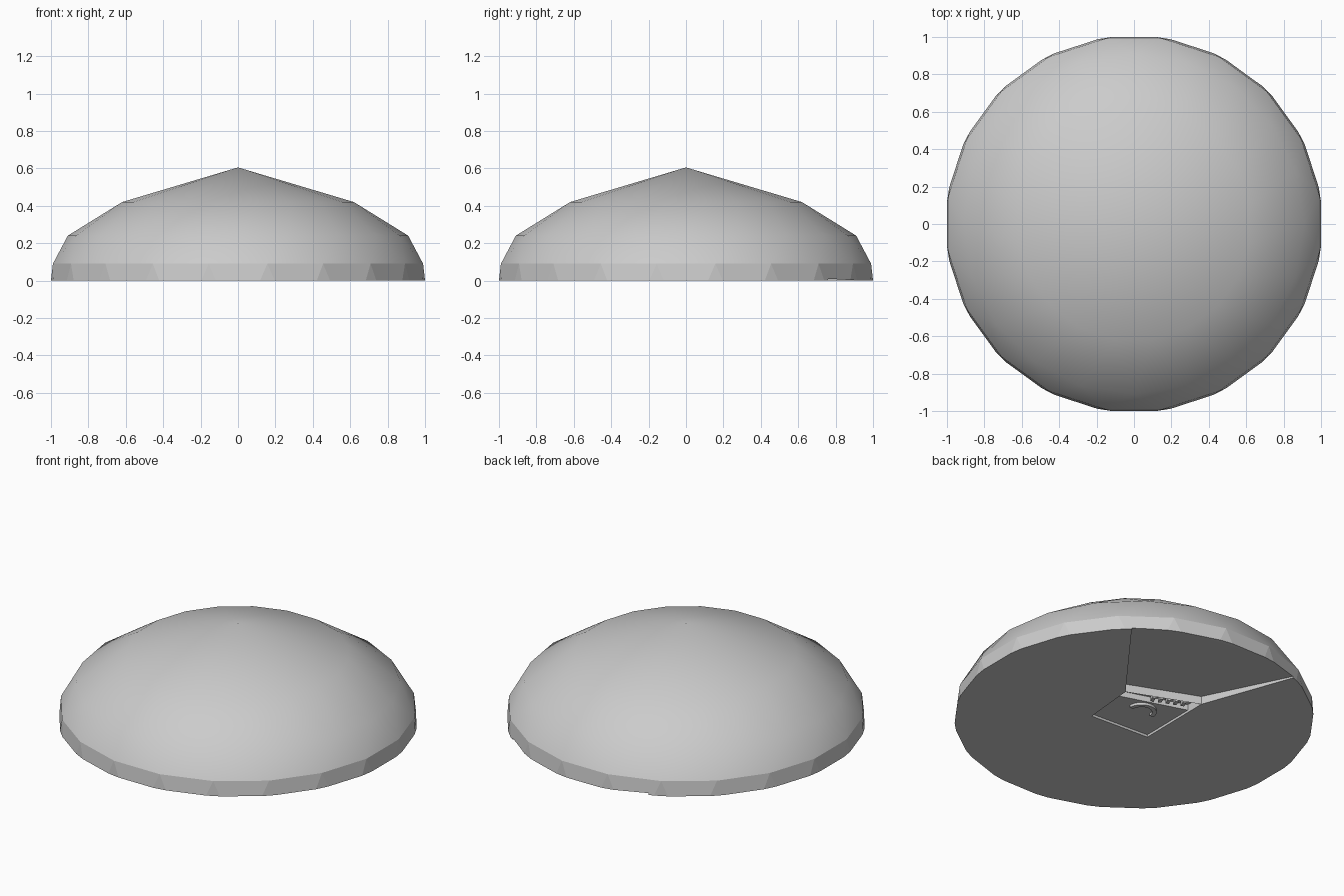
import bpy, bmesh, math
from mathutils import Vector

if "Cube" in bpy.data.objects:
    bpy.data.objects.remove(bpy.data.objects["Cube"])

grey = bpy.data.materials.new("plain grey")
grey.use_nodes = True
COLOUR = (0.6, 0.6, 0.6, 1)
grey.diffuse_color = COLOUR
grey.node_tree.nodes["Principled BSDF"].inputs["Base Color"].default_value = COLOUR


def make_object(name, bm):
    bmesh.ops.recalc_face_normals(bm, faces=bm.faces)
    mesh = bpy.data.meshes.new(name)
    bm.to_mesh(mesh)
    bm.free()
    mesh.materials.append(grey)
    obj = bpy.data.objects.new(name, mesh)
    bpy.context.collection.objects.link(obj)
    return obj


def hull(name, points):
    bm = bmesh.new()
    for p in points:
        bm.verts.new(p)
    bmesh.ops.convex_hull(bm, input=bm.verts)
    return make_object(name, bm)


def prism(name, outline, low, high):
    return hull(name, [(x, y, z) for x, y in outline for z in (low, high)])


# Dome: staggered rings of twenty points, with a base whose corners are cut
SIDES = 20
STEP = math.tau / SIDES


def polar(radius, angle, z):
    return (radius * math.cos(angle), radius * math.sin(angle), z)


bm = bmesh.new()


def ring(radius, z, offset):
    return [bm.verts.new(polar(radius, (i + offset) * STEP, z)) for i in range(SIDES)]


band = ring(1.002, 0.09, 0.5)
shoulder = ring(0.91, 0.24, 0)
crown = ring(0.627, 0.42, 0.5)
apex = bm.verts.new((0, 0, 0.605))
CUT = math.radians(6.73)
base = []
for i in range(SIDES):
    for side in (-1, 1):
        base.append(bm.verts.new(polar(1.007, i * STEP + side * CUT, 0)))

for i in range(SIDES):
    n = (i + 1) % SIDES
    smooth = [
        (band[i - 1], band[i], shoulder[i]),
        (band[i], shoulder[n], shoulder[i]),
        (shoulder[i], shoulder[n], crown[i]),
        (shoulder[i], crown[i], crown[i - 1]),
        (crown[i - 1], crown[i], apex),
    ]
    for verts in smooth:
        bm.faces.new(verts).smooth = True
    bm.faces.new((base[2 * i], base[2 * i + 1], band[i], band[i - 1]))
    bm.faces.new((base[2 * i + 1], base[2 * n], band[i]))
bm.faces.new(base)
dome = make_object("dome", bm)

# Underside: a ramp fanning out to the rim and a small recess in the middle
DEPTH = 0.05
a, b, c, d = (-0.185, 0.367), (0.23, 0.20), (0.2, -0.13), (-0.19, -0.11)
rim_a, rim_b = (-0.45, 1.09), (0.76, 0.9)
ramp = [(*p, z) for p in (a, b) for z in (-0.05, DEPTH)]
ramp += [(*p, z) for p in (rim_a, rim_b) for z in (-0.05, -0.002)]
cutters = [
    hull("ramp_cutter", ramp),
    prism("recess_cutter", (a, b, c, d), -0.05, DEPTH),
]
for cutter in cutters:
    cutter.hide_render = True
    mod = dome.modifiers.new("cut", "BOOLEAN")
    mod.operation = "DIFFERENCE"
    mod.solver = "EXACT"
    mod.object = cutter
bpy.context.view_layer.objects.active = dome
for mod in list(dome.modifiers):
    bpy.ops.object.modifier_apply(modifier=mod.name)
for cutter in cutters:
    bpy.data.objects.remove(cutter)

# Platform filling the recess, with a round arch and a row of slats
va, vb, vc, vd = (Vector(p) for p in (a, b, c, d))
front_a, front_b = va.lerp(vd, 0.25), vb.lerp(vc, 0.25)
prism("recess_platform", (front_a, front_b, vc, vd), 0.015, DEPTH + 0.01)

bm = bmesh.new()
centre = (va + vb + vc + vd) / 4
rows = []
for i in range(17):
    t = math.pi * i / 16
    rows.append([bm.verts.new((centre.x + r * math.cos(t), centre.y + r * math.sin(t), z))
                 for r, z in ((0.06, 0.0), (0.085, 0.0), (0.085, 0.03), (0.06, 0.03))])
for p, q in zip(rows, rows[1:]):
    for k in range(4):
        m = (k + 1) % 4
        bm.faces.new((p[k], p[m], q[m], q[k]))
bm.faces.new(rows[0])
bm.faces.new(rows[-1])
make_object("recess_arch", bm)

along = (vb - va).normalized()
across = Vector((-along.y, along.x))
for i in range(5):
    p = va.lerp(vb, 0.2 + 0.1 * i) - across * 0.05
    corners = [p + along * u + across * v for u in (-0.01, 0.01) for v in (-0.02, 0.02)]
    prism("recess_slat", corners, 0.01, DEPTH + 0.01)
